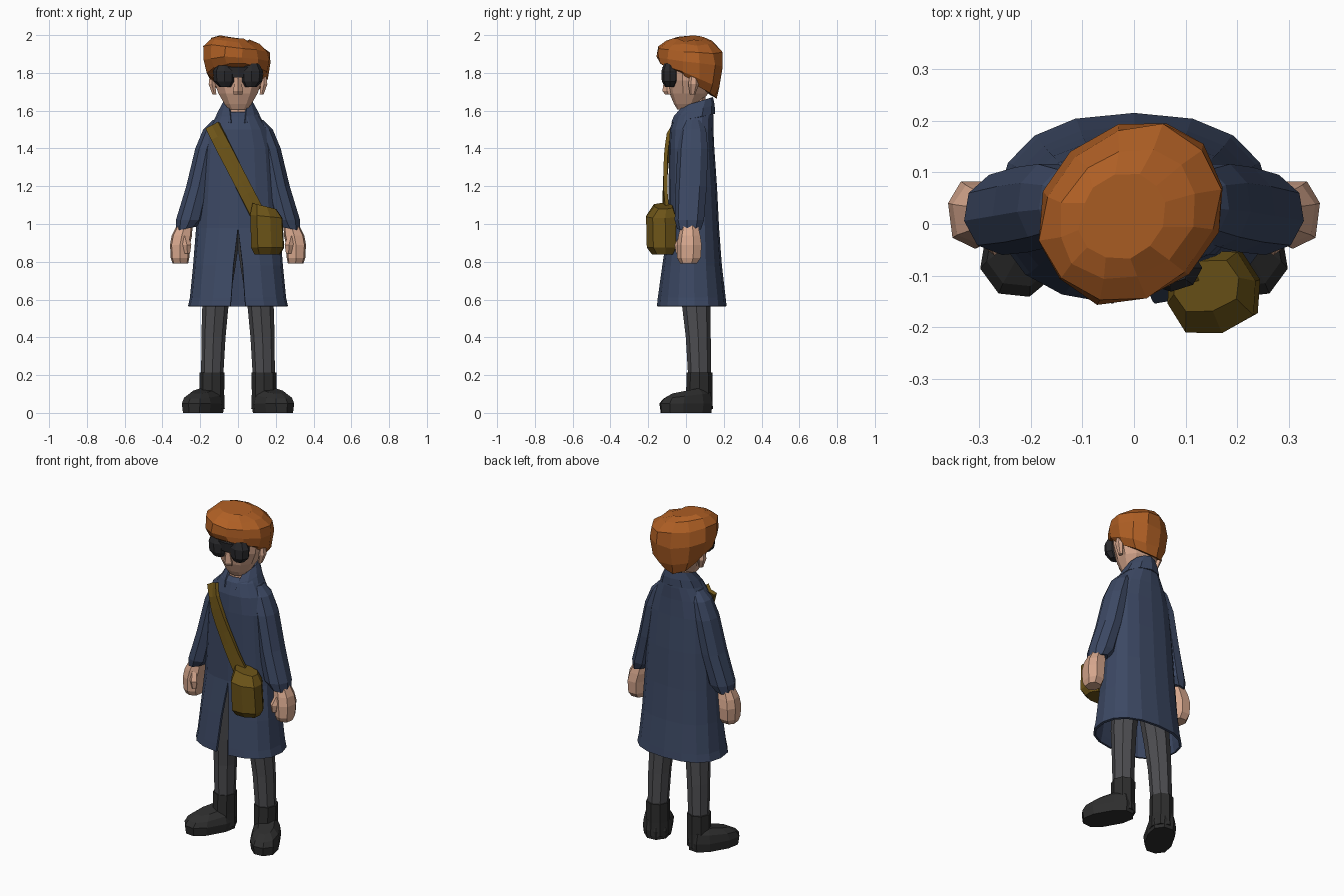
import bpy, bmesh, math, random
from mathutils import Vector
from mathutils.bvhtree import BVHTree

random.seed(4)


def material(name, r, g, b):
    m = bpy.data.materials.new(name)
    m.diffuse_color = (r, g, b, 1)
    return m


NAVY = material("navy cloth", 0.045, 0.065, 0.125)
HAIR = material("orange hair", 0.43, 0.115, 0.018)
SKIN = material("skin", 0.68, 0.39, 0.27)
GREY = material("grey trousers", 0.075, 0.075, 0.082)
BLACK = material("black boots", 0.027, 0.027, 0.027)
LENS = material("dark lens", 0.022, 0.022, 0.025)
BAG = material("brown leather", 0.15, 0.088, 0.009)


def finish(name, bm, mat, thick=0):
    bmesh.ops.remove_doubles(bm, verts=bm.verts, dist=0.0005)
    bmesh.ops.recalc_face_normals(bm, faces=bm.faces)
    me = bpy.data.meshes.new(name)
    bm.to_mesh(me)
    me.materials.append(mat)
    ob = bpy.data.objects.new(name, me)
    bpy.context.collection.objects.link(ob)
    if thick:
        mod = ob.modifiers.new("thickness", 'SOLIDIFY')
        mod.thickness = thick
    return ob


def loft(name, rings, mat, n=10, sq=1.0, side=1, gaps=None, thick=0, jitter=0):
    """Stack of ovals: (z, cx, cy, rx, ry, tilt_x, tilt_y, turn). gaps opens the front."""
    bm = bmesh.new()
    rows = []
    for k, ring in enumerate(rings):
        z, cx, cy, rx, ry, tx, ty, rot = (tuple(ring) + (0, 0, 0))[:8]
        g = gaps[k] if gaps else 0
        row = []
        for i in range(n + 1 if gaps else n):
            a = -math.pi / 2 + g + (2 * math.pi - 2 * g) * i / n
            c, s = math.cos(a), math.sin(a)
            u = rx * math.copysign(abs(c) ** sq, c)
            v = ry * math.copysign(abs(s) ** sq, s)
            x = u * math.cos(rot) - v * math.sin(rot)
            y = u * math.sin(rot) + v * math.cos(rot)
            p = Vector((side * (cx + x), cy + y, z + tx * x + ty * y))
            p += Vector([random.uniform(-jitter, jitter) for _ in range(3)])
            row.append(bm.verts.new(p))
        rows.append(row)
    m = len(rows[0])
    for a, b in zip(rows, rows[1:]):
        for i in range(n):
            j = (i + 1) % m
            bm.faces.new((a[i], a[j], b[j], b[i]))
    if not gaps:
        bm.faces.new(rows[0])
        bm.faces.new(rows[-1])
    return finish(name, bm, mat, thick)


# coat, split open at the front below the waist
coat = loft("coat", [
    (0.565, 0, 0.03, 0.265, 0.185), (0.61, 0, 0.03, 0.255, 0.18),
    (0.78, 0, 0.032, 0.238, 0.158), (0.98, 0, 0.04, 0.222, 0.135),
    (1.2, 0, 0.036, 0.21, 0.128), (1.4, 0, 0.03, 0.195, 0.12),
    (1.5, 0, 0.03, 0.16, 0.115), (1.57, 0, 0.04, 0.115, 0.105),
    (1.615, 0, 0.05, 0.085, 0.09, 0, 0.25)],
    NAVY, n=16, sq=0.85, gaps=[0.11, 0.1, 0.07] + [0] * 6, thick=0.014)
loft("collar", [(1.56, 0, 0.035, 0.125, 0.118, 0, 0.2), (1.60, 0, 0.04, 0.105, 0.112, 0, 0.25),
                (1.645, 0, 0.055, 0.078, 0.088, 0, 0.3)],
     NAVY, n=10, gaps=[0.3, 0.4, 0.65], thick=0.014)

for side, word in ((-1, "right"), (1, "left")):
    # sleeves and hands
    loft(word + "_sleeve", [
        (0.975, 0.275, 0.018, 0.052, 0.065, -0.2), (1.02, 0.255, 0.02, 0.075, 0.08),
        (1.2, 0.207, 0.03, 0.068, 0.085), (1.4, 0.165, 0.038, 0.062, 0.083),
        (1.5, 0.13, 0.04, 0.055, 0.07), (1.55, 0.10, 0.04, 0.035, 0.045)],
        NAVY, n=9, side=side)
    loft(word + "_hand", [
        (0.79, 0.305, 0.015, 0.042, 0.045), (0.82, 0.307, 0.018, 0.05, 0.065),
        (0.89, 0.307, 0.02, 0.054, 0.068), (0.94, 0.297, 0.02, 0.055, 0.06),
        (1.0, 0.28, 0.02, 0.04, 0.045)], SKIN, n=7, sq=0.8, side=side)
    loft(word + "_thumb", [
        (0.845, 0.268, -0.035, 0.015, 0.018), (0.89, 0.27, -0.035, 0.024, 0.026),
        (0.95, 0.285, -0.01, 0.02, 0.02)], SKIN, n=5, side=side)
    # trouser legs and boots
    loft(word + "_trouser_leg", [
        (0.18, 0.137, 0.072, 0.058, 0.06), (0.4, 0.13, 0.065, 0.064, 0.066),
        (0.56, 0.12, 0.055, 0.069, 0.075), (0.75, 0.095, 0.05, 0.078, 0.082),
        (0.97, 0.07, 0.04, 0.085, 0.085)], GREY, n=8, side=side)
    loft(word + "_boot_shaft", [
        (0.02, 0.138, 0.07, 0.068, 0.072), (0.1, 0.138, 0.07, 0.065, 0.07),
        (0.215, 0.138, 0.072, 0.066, 0.068)], BLACK, n=8, side=side)
    loft(word + "_boot_foot", [
        (0.0, 0.185, 0.0, 0.078, 0.148, 0, 0, 0.52), (0.05, 0.185, 0.0, 0.084, 0.155, 0, 0, 0.52),
        (0.09, 0.185, 0.005, 0.074, 0.138, 0, 0.12, 0.52),
        (0.12, 0.18, 0.015, 0.045, 0.1, 0, 0.2, 0.52)], BLACK, n=10, sq=0.8, side=side)
    # ears and goggle lenses
    loft(word + "_ear", [
        (1.685, 0.125, 0.035, 0.012, 0.014), (1.74, 0.138, 0.04, 0.02, 0.028),
        (1.785, 0.138, 0.04, 0.014, 0.02)], SKIN, n=6, side=side)
    loft(word + "_goggle_lens", [
        (1.725, 0.068, -0.085, 0.03, 0.026), (1.755, 0.072, -0.085, 0.056, 0.043),
        (1.81, 0.072, -0.085, 0.06, 0.046), (1.85, 0.07, -0.085, 0.04, 0.03)],
        LENS, n=8, side=side)

loft("goggle_bridge", [(1.775, 0, -0.105, 0.04, 0.015), (1.83, 0, -0.108, 0.06, 0.018)], LENS, n=6)

# neck, head and nose
loft("neck", [(1.52, 0, 0.03, 0.068, 0.07), (1.7, 0, 0.04, 0.062, 0.065)], SKIN, n=8)
loft("head", [
    (1.605, 0, 0.0, 0.05, 0.045), (1.635, 0, 0.005, 0.075, 0.068),
    (1.69, 0, 0.015, 0.108, 0.102), (1.76, 0, 0.02, 0.136, 0.122),
    (1.84, 0, 0.02, 0.145, 0.13), (1.91, 0, 0.02, 0.11, 0.1)], SKIN, n=10)
loft("nose", [(1.685, 0, -0.085, 0.024, 0.025), (1.705, 0, -0.09, 0.028, 0.035),
              (1.77, 0, -0.095, 0.014, 0.02)], SKIN, n=5)

# swept hair: hairline drops to the nape, crown leans to one side
loft("hair", [
    (1.745, 0, 0.035, 0.13, 0.125, 0, -0.62, 0.75),
    (1.785, 0, 0.022, 0.172, 0.155, 0, -0.42, 0.75),
    (1.86, -0.005, 0.022, 0.195, 0.165, 0, -0.15, 0.75),
    (1.925, -0.006, 0.02, 0.187, 0.158, -0.1, -0.04, 0.75),
    (1.965, -0.012, 0.02, 0.145, 0.12, -0.14, 0, 0.75),
    (1.983, -0.02, 0.015, 0.09, 0.08, -0.14, 0, 0.75)], HAIR, n=12, jitter=0.006)

# shoulder strap draped on the front of the coat
bm = bmesh.new()
bm.from_mesh(coat.data)
tree = BVHTree.FromBMesh(bm)
bm.free()
bm = bmesh.new()
start, end = Vector((-0.135, 0, 1.52)), Vector((0.11, 0, 1.04))
across = Vector((0.034, 0, 0.018))
steps, wide, last = 8, 3, None
for i in range(steps + 1):
    row = []
    for j in range(wide):
        p = start.lerp(end, i / steps) + across * (j - 1)
        hit = tree.ray_cast(Vector((p.x, -1, p.z)), Vector((0, 1, 0)))[0]
        p.y = (hit.y if hit else -0.03) - 0.012 - 0.015 * i / steps
        row.append(bm.verts.new(p))
    if last:
        for j in range(wide - 1):
            bm.faces.new((last[j], last[j + 1], row[j + 1], row[j]))
    last = row
strap = finish("bag_strap", bm, BAG, 0.02)
strap.modifiers[0].offset = 0

# satchel
loft("satchel", [
    (0.838, 0.155, -0.125, 0.07, 0.055, 0, 0, 0.25), (0.875, 0.157, -0.13, 0.09, 0.08, 0, 0, 0.25),
    (1.04, 0.15, -0.132, 0.088, 0.082, -0.1, 0, 0.25), (1.095, 0.14, -0.12, 0.065, 0.05, -0.25, 0, 0.25)],
    BAG, n=8, sq=0.75)
